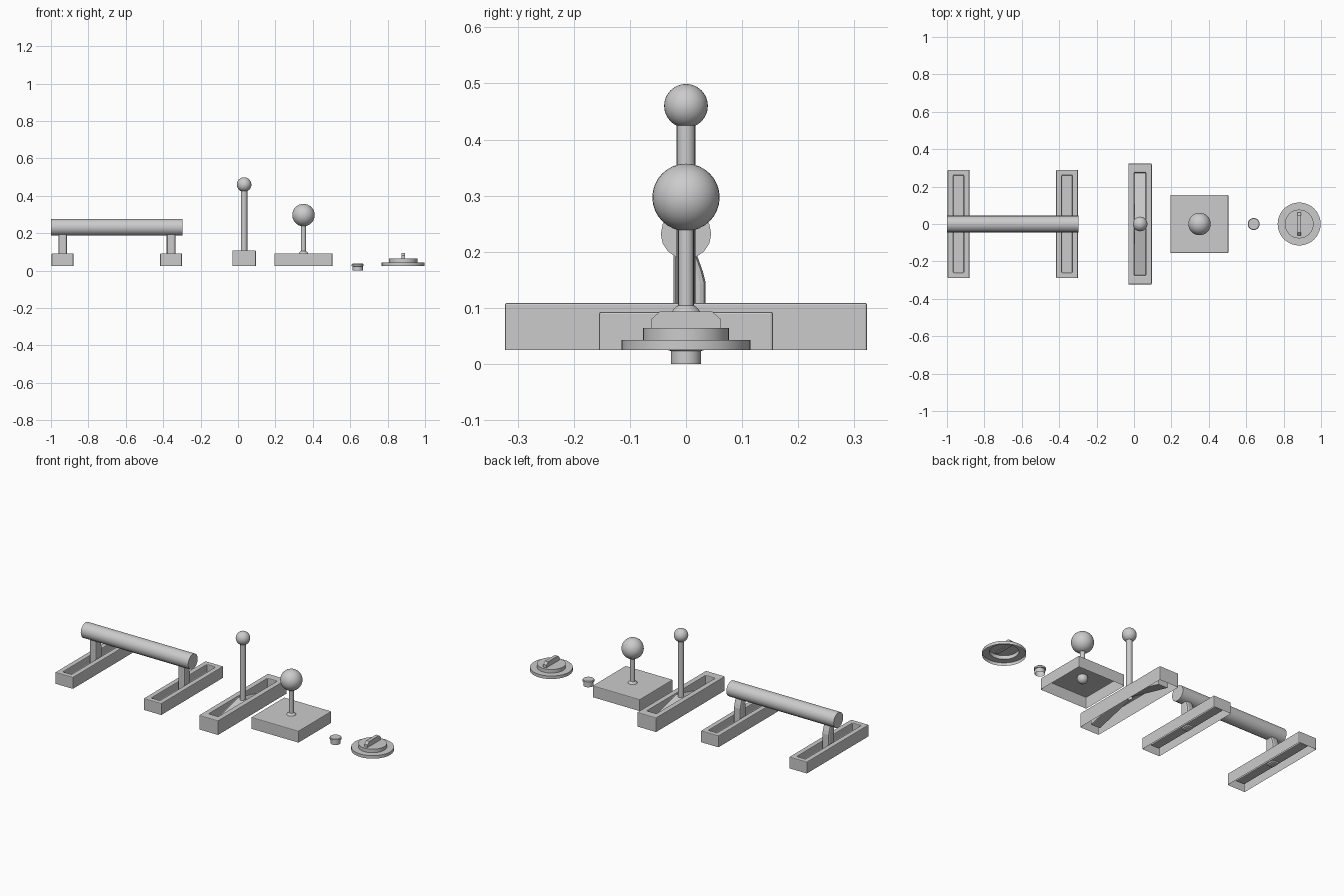
import bpy, bmesh, math

if "Cube" in bpy.data.objects:
    bpy.data.objects.remove(bpy.data.objects["Cube"])

Z0 = 0.025  # underside level of the housings


def finish(name, bm, smooth=False, bevel=0.0):
    bmesh.ops.remove_doubles(bm, verts=bm.verts, dist=1e-5)
    bmesh.ops.recalc_face_normals(bm, faces=bm.faces)
    me = bpy.data.meshes.new(name)
    bm.to_mesh(me)
    bm.free()
    ob = bpy.data.objects.new(name, me)
    bpy.context.collection.objects.link(ob)
    if bevel:
        mod = ob.modifiers.new("bevel", "BEVEL")
        mod.width, mod.segments, mod.limit_method = bevel, 2, "ANGLE"
        mod.angle_limit = math.radians(50)
    if smooth:
        bpy.ops.object.select_all(action="DESELECT")
        bpy.context.view_layer.objects.active = ob
        ob.select_set(True)
        bpy.ops.object.shade_smooth_by_angle(angle=math.radians(35))
    return ob


def face(bm, pts):
    bm.faces.new([bm.verts.new(p) for p in pts])


def housing(name, cx, hx, hy, top, slot=None, mid=0, end=0):
    """Open-bottomed box; an optional slot has a floor at mid/end height."""
    bm = bmesh.new()

    def ring(a, b, z):
        return [(cx + i * a, j * b, z) for i, j in
                ((-1, -1), (1, -1), (1, 1), (-1, 1))]

    def bridge(r, s):
        for k in range(4):
            n = (k + 1) % 4
            face(bm, (r[k], r[n], s[n], s[k]))

    outer = ring(hx, hy, top)
    bridge(ring(hx, hy, Z0), outer)
    if slot:
        sx, sy = slot
        inner = ring(sx, sy, top)
        bridge(outer, inner)
        for s in (-1, 1):
            face(bm, ((cx - sx, s * sy, end), (cx + sx, s * sy, end),
                      (cx + sx, 0, mid), (cx - sx, 0, mid)))
            face(bm, ((cx - sx, s * sy, end), (cx + sx, s * sy, end),
                      (cx + sx, s * sy, top), (cx - sx, s * sy, top)))
            x = cx + s * sx
            face(bm, ((x, -sy, top), (x, sy, top), (x, sy, end),
                      (x, 0, mid), (x, -sy, end)))
    else:
        face(bm, outer)
    return finish(name, bm, bevel=0.004)


def lathe(name, cx, profile, sides=24):
    """Turn an (r, z) profile around the vertical axis at x = cx."""
    bm = bmesh.new()
    for (r0, z0), (r1, z1) in zip(profile, profile[1:]):
        for k in range(sides):
            a, b = (2 * math.pi * t / sides for t in (k, k + 1))
            pts = [(cx + r * math.cos(t), r * math.sin(t), z)
                   for r, z, t in ((r0, z0, a), (r0, z0, b), (r1, z1, b), (r1, z1, a))]
            if r1 == 0:
                pts.pop()
            face(bm, pts)
    return finish(name, bm, smooth=True)


def ball(name, cx, z, r):
    bm = bmesh.new()
    bmesh.ops.create_uvsphere(bm, u_segments=32, v_segments=16, radius=r)
    bmesh.ops.translate(bm, verts=bm.verts, vec=(cx, 0, z))
    return finish(name, bm, smooth=True)


def plate(name, cx, half, yz, bevel=0.0):
    """Extrude a y/z outline across x."""
    bm = bmesh.new()
    f = bm.faces.new([bm.verts.new((cx - half, y, z)) for y, z in yz])
    r = bmesh.ops.extrude_face_region(bm, geom=[f])
    bmesh.ops.translate(bm, vec=(2 * half, 0, 0),
                        verts=[v for v in r["geom"] if isinstance(v, bmesh.types.BMVert)])
    return finish(name, bm, bevel=bevel)


# twin-track throttle: two slotted bases, two arms, one handle bar
arm = [(-0.022, 0.035), (0.035, 0.035), (0.035, 0.145), (0.03, 0.165),
       (0.021, 0.19), (0.015, 0.21), (-0.022, 0.21)]
for side, x in (("left", -0.938), ("right", -0.358)):
    housing(f"throttle_base_{side}", x, 0.058, 0.29, 0.093, (0.028, 0.26), 0.045, 0.045)
    plate(f"throttle_arm_{side}", x, 0.023, arm, bevel=0.01)

bm = bmesh.new()
bmesh.ops.create_cone(bm, cap_ends=True, segments=16, radius1=0.045, radius2=0.045, depth=0.704)
for v in bm.verts:
    v.co = (v.co.z - 0.648, v.co.y, v.co.x + 0.232)
finish("throttle_handle", bm, smooth=True)

# single lever in a slotted base with a sloping floor
LX = 0.0325
housing("lever_base", LX, 0.0625, 0.323, 0.109, (0.031, 0.275), 0.1, 0.03)
lathe("lever_shaft", LX, [(0.017, 0.08), (0.017, 0.44)], 16)
ball("lever_knob", LX, 0.46, 0.039)

# joystick on a square base
JX = 0.35
housing("joystick_base", JX, 0.155, 0.155, 0.093)
ball("joystick_pivot", JX, 0.079, 0.029)
lathe("joystick_shaft", JX, [(0.014, 0.09), (0.014, 0.26)], 16)
ball("joystick_knob", JX, 0.297, 0.06)

# push button
lathe("push_button", 0.64, [(0.0, 0.023), (0.027, 0.023), (0.027, 0.002), (0.027, 0.0),
                            (0.027, 0.023), (0.032, 0.025), (0.032, 0.034),
                            (0.029, 0.037), (0, 0.037)][2:])

# rotary dial with a raised grip
lathe("dial_body", 0.883, [(0.115, Z0), (0.115, 0.043), (0.077, 0.043),
                           (0.077, 0.064), (0, 0.064)], 32)
plate("dial_grip", 0.883, 0.01,
      [(-0.062, 0.06), (0.062, 0.06), (0.062, 0.08), (0.046, 0.094),
       (-0.046, 0.094), (-0.062, 0.08)])
